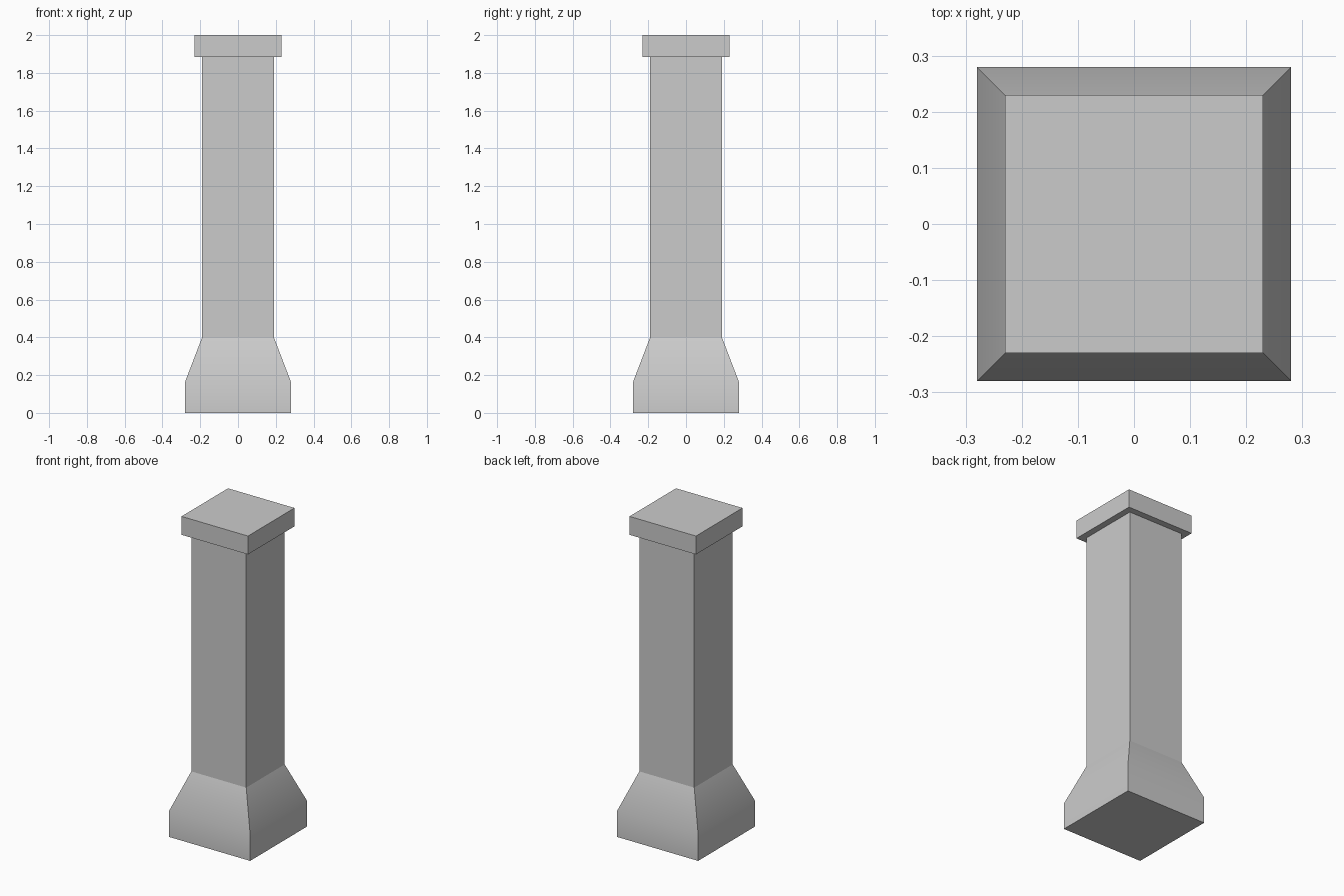
import bpy, bmesh

if "Cube" in bpy.data.objects:
    bpy.data.objects.remove(bpy.data.objects["Cube"])


def square_loft(name, profile, cap_bottom=True, cap_top=True, smooth=False):
    """Loft square rings given as (half width, height)."""
    bm = bmesh.new()
    rings = [[bm.verts.new((sx * w, sy * w, z))
              for sx, sy in ((-1, -1), (1, -1), (1, 1), (-1, 1))]
             for w, z in profile]
    for low, high in zip(rings, rings[1:]):
        for i in range(4):
            j = (i + 1) % 4
            bm.faces.new((low[i], low[j], high[j], high[i]))
    if cap_bottom:
        bm.faces.new(rings[0][::-1])
    if cap_top:
        bm.faces.new(rings[-1])
    mesh = bpy.data.meshes.new(name)
    bm.to_mesh(mesh)
    bm.free()
    obj = bpy.data.objects.new(name, mesh)
    bpy.context.collection.objects.link(obj)
    if smooth:
        bpy.ops.object.select_all(action='DESELECT')
        obj.select_set(True)
        bpy.context.view_layer.objects.active = obj
        bpy.ops.object.shade_smooth_by_angle(angle=0.52)
    return obj


# Flared foot, softly shaded across its bend
square_loft("base", [(0.28, 0), (0.28, 0.165), (0.19, 0.40)],
            cap_top=False, smooth=True)
# Straight post
square_loft("shaft", [(0.19, 0.40), (0.19, 1.885)],
            cap_bottom=False, cap_top=False)
# Overhanging slab on top
square_loft("cap", [(0.23, 1.885), (0.23, 2.0)])
